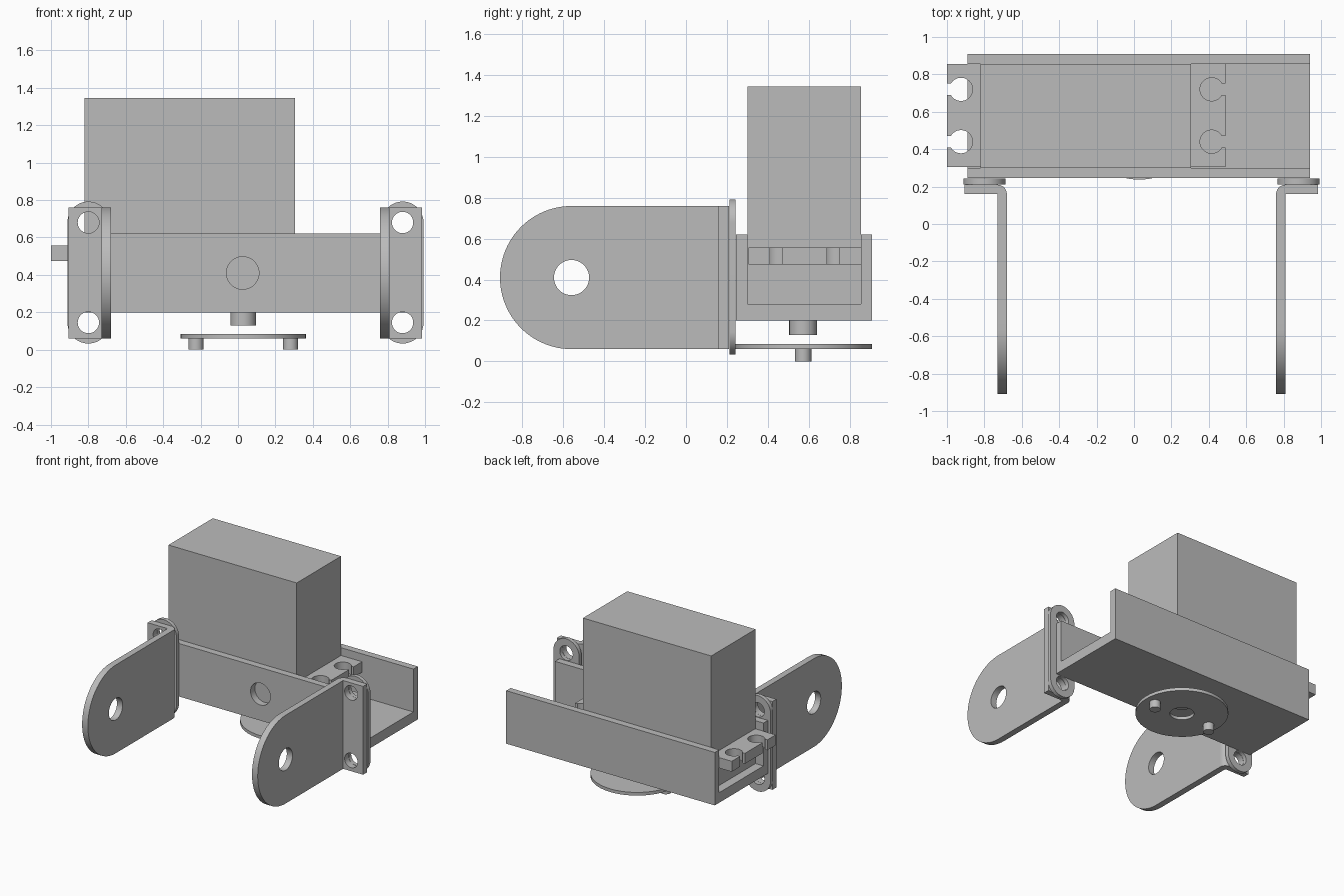
import bpy, bmesh
from math import sin, cos, pi, asin

if "Cube" in bpy.data.objects:
    bpy.data.objects.remove(bpy.data.objects["Cube"])

grey = bpy.data.materials.new("plain grey")
grey.use_nodes = True
grey.diffuse_color = (0.5, 0.5, 0.5, 1)
grey.node_tree.nodes["Principled BSDF"].inputs["Base Color"].default_value = (0.5, 0.5, 0.5, 1)


def arc(u, v, r, a0, a1, n=48):
    """Points on an arc, angles in turns of pi."""
    return [(u + r * cos(pi * (a0 + (a1 - a0) * i / n)),
             v + r * sin(pi * (a0 + (a1 - a0) * i / n))) for i in range(n + 1)]


def circle(u, v, r):
    return arc(u, v, r, 0, 2)[:-1]


def rect(u0, v0, u1, v1):
    return [(u0, v0), (u1, v0), (u1, v1), (u0, v1)]


def slab(name, axis, lo, hi, *loops):
    """Extrude an outline with optional holes along an axis from lo to hi."""
    curve = bpy.data.curves.new(name, "CURVE")
    curve.dimensions = "2D"
    curve.fill_mode = "BOTH"
    curve.extrude = abs(hi - lo) / 2
    for loop in loops:
        spline = curve.splines.new("POLY")
        spline.points.add(len(loop) - 1)
        for p, (u, v) in zip(spline.points, loop):
            p.co = (u, v, 0, 1)
        spline.use_cyclic_u = True
    temp = bpy.data.objects.new(name + "_outline", curve)
    bpy.context.collection.objects.link(temp)
    graph = bpy.context.evaluated_depsgraph_get()
    mesh = bpy.data.meshes.new_from_object(temp.evaluated_get(graph))
    bpy.data.objects.remove(temp)
    bpy.data.curves.remove(curve)

    bm = bmesh.new()
    bm.from_mesh(mesh)
    for vert in bm.verts:
        u, v, w = vert.co
        w += (lo + hi) / 2
        vert.co = {"x": (w, u, v), "y": (u, w, v), "z": (u, v, w)}[axis]
    bmesh.ops.remove_doubles(bm, verts=bm.verts, dist=0.0001)
    bmesh.ops.dissolve_limit(bm, angle_limit=0.01, verts=bm.verts, edges=bm.edges)
    bmesh.ops.recalc_face_normals(bm, faces=bm.faces)
    bm.to_mesh(mesh)
    bm.free()
    mesh.materials.clear()
    mesh.materials.append(grey)
    obj = bpy.data.objects.new(name, mesh)
    bpy.context.collection.objects.link(obj)
    return obj


def select(obj):
    bpy.ops.object.select_all(action="DESELECT")
    obj.select_set(True)
    bpy.context.view_layer.objects.active = obj


parts = []

# U-shaped channel with a round hole in its front wall
channel = slab("channel", "x", -0.89, 0.94,
               [(0.245, 0.2), (0.91, 0.2), (0.91, 0.62), (0.855, 0.62),
                (0.855, 0.28), (0.3, 0.28), (0.3, 0.62), (0.245, 0.62)])
cutter = slab("hole_cutter", "y", 0.2, 0.298, circle(0.025, 0.41, 0.087))
cutter.scale.y = 1.1
cutter.location.y = -0.02
cutter.hide_render = True
cut = channel.modifiers.new("hole", "BOOLEAN")
cut.operation = "DIFFERENCE"
cut.solver = "EXACT"
cut.object = cutter
select(channel)
bpy.ops.object.modifier_apply(modifier=cut.name)
bpy.data.objects.remove(cutter)
parts.append(channel)

# Motor body
parts.append(slab("motor_body", "z", 0.28, 1.345, rect(-0.82, 0.3, 0.305, 0.855)))

# Mounting ears with two keyhole slots at each end
mid_x, mid_y, half_x, half_y = -0.255, 0.58, 0.745, 0.275
slot, radius = 0.03, 0.062
a = asin(slot / radius) / pi
side = [(half_x, -half_y)]
for v in (-0.14, 0.14):
    side.append((half_x, v - slot))
    side += arc(half_x - 0.075, v, radius, -a, a - 2, 36)
    side.append((half_x, v + slot))
side.append((half_x, half_y))
ears = [(mid_x + u, mid_y + v) for u, v in side] + [(mid_x - u, mid_y - v) for u, v in side]
parts.append(slab("mounting_ears", "z", 0.475, 0.558, ears))

# Output shaft, horn disc and its pegs
cx, cy = 0.028, 0.573
parts.append(slab("output_shaft", "z", 0.13, 0.21, circle(cx, cy, 0.068)))
parts.append(slab("horn_disc", "z", 0.06, 0.085, circle(cx, cy, 0.336), circle(cx, cy, 0.088)))
for label, dx in (("right", -0.253), ("left", 0.253)):
    parts.append(slab(label + "_peg", "z", 0, 0.062, circle(cx + dx, cy, 0.04)))

# Angled side brackets with spacers, mirrored about the bracket centre
low, high, bend, centre = 0.06, 0.76, 0.05, 0.04
for label, s in (("right", -1), ("left", 1)):
    def x(d):
        return centre + s * d

    arm = [(0.16, low), (0.16, high)] + arc(-0.56, 0.41, 0.35, 0.5, 1.5)
    parts.append(slab(label + "_bracket_arm", "x", x(0.72), x(0.77), arm,
                      circle(-0.56, 0.41, 0.086)))
    corner = [(x(0.77), 0.16)] + [(x(0.77 - u), 0.16 + v) for u, v in arc(0, 0, bend, 0, 0.5, 12)]
    parts.append(slab(label + "_bracket_bend", "z", low, high, corner))
    holes = [circle(x(0.84), z, 0.057) for z in (0.145, 0.68)]
    parts.append(slab(label + "_bracket_flange", "y", 0.16, 0.21,
                      rect(x(0.77), low, x(0.945), high), *holes))
    spacer = arc(x(0.84), 0.68, 0.112, 0, 1) + arc(x(0.84), 0.145, 0.112, 1, 2)
    parts.append(slab(label + "_spacer", "y", 0.212, 0.243, spacer, *holes))

# Smooth the curved sides and keep the edges sharp
for part in parts:
    select(part)
    bpy.ops.object.shade_smooth_by_angle(angle=pi / 6)
